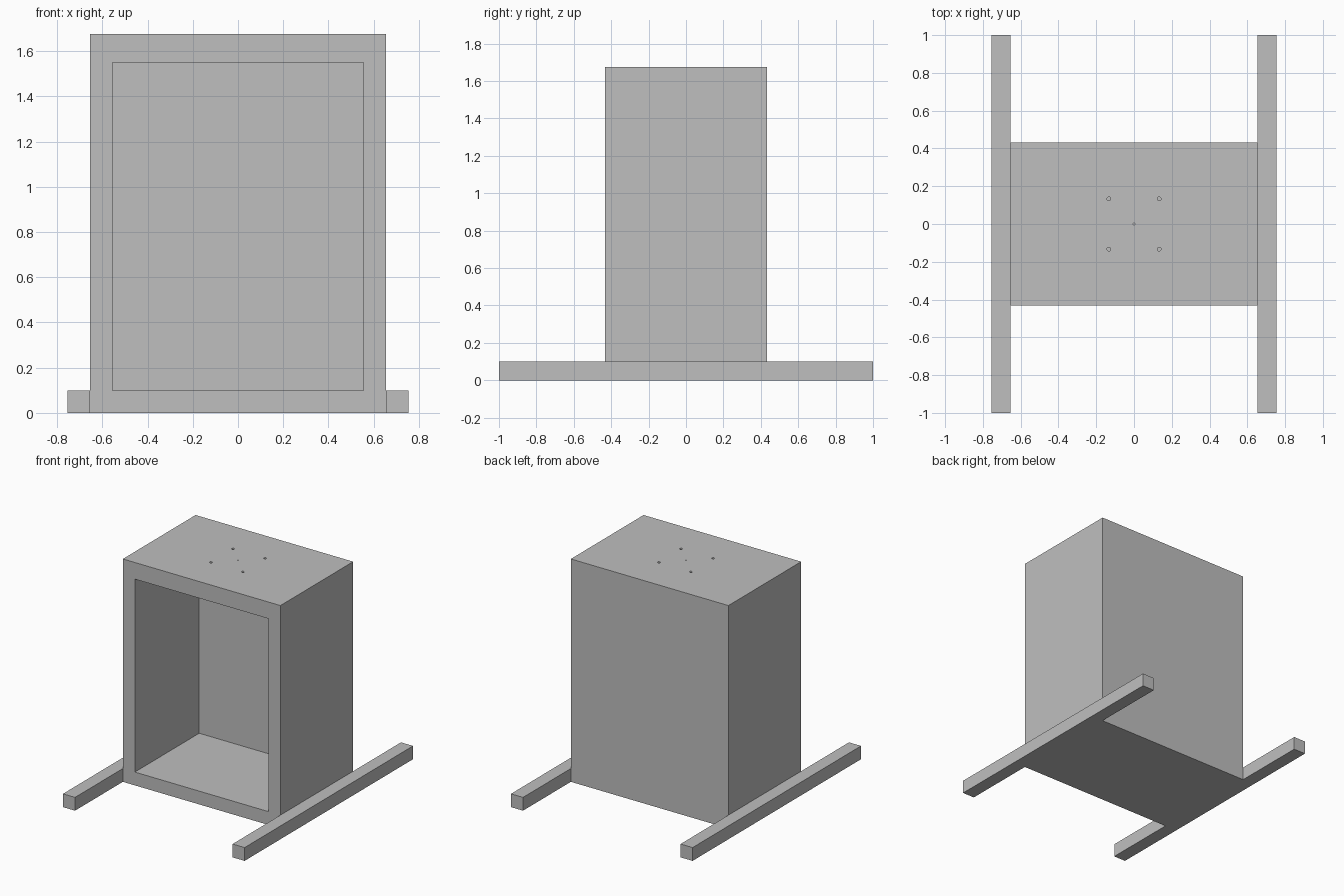
import bpy
import bmesh
from mathutils import Matrix, Vector

default = bpy.data.objects.get("Cube")
if default:
    bpy.data.objects.remove(default, do_unlink=True)

# One plain grey for the whole model
grey = bpy.data.materials.new("plain grey")
grey.use_nodes = True
colour = (0.52, 0.52, 0.52, 1)
grey.diffuse_color = colour
grey.node_tree.nodes["Principled BSDF"].inputs["Base Color"].default_value = colour

HALF_W, HALF_D, HEIGHT = 0.655, 0.432, 1.675
WALL, TOP_WALL, RAIL = 0.1, 0.125, 0.1


def add_box(bm, low, high):
    low, high = Vector(low), Vector(high)
    size = Matrix.Diagonal(high - low).to_4x4()
    bmesh.ops.create_cube(bm, size=1, matrix=Matrix.Translation((low + high) / 2) @ size)


def add_drill(bm, x, y, radius):
    bmesh.ops.create_cone(bm, cap_ends=True, segments=24, radius1=radius, radius2=radius,
                          depth=TOP_WALL * 2, matrix=Matrix.Translation((x, y, HEIGHT - TOP_WALL / 2)))


def make_object(name, bm):
    mesh = bpy.data.meshes.new(name)
    bm.to_mesh(mesh)
    bm.free()
    mesh.materials.append(grey)
    obj = bpy.data.objects.new(name, mesh)
    bpy.context.collection.objects.link(obj)
    return obj


def cut(obj, cutter):
    cutter.hide_render = True
    mod = obj.modifiers.new("cut", 'BOOLEAN')
    mod.operation, mod.solver, mod.object = 'DIFFERENCE', 'EXACT', cutter
    bpy.context.view_layer.objects.active = obj
    bpy.ops.object.modifier_apply(modifier=mod.name)
    bpy.data.objects.remove(cutter, do_unlink=True)


# Cabinet body
bm = bmesh.new()
add_box(bm, (-HALF_W, -HALF_D, 0), (HALF_W, HALF_D, HEIGHT))
cabinet = make_object("cabinet", bm)

# Open front cavity
bm = bmesh.new()
add_box(bm, (WALL - HALF_W, -HALF_D - 0.1, WALL),
        (HALF_W - WALL, HALF_D - WALL, HEIGHT - TOP_WALL))
cut(cabinet, make_object("cavity_cutter", bm))

# Four mounting holes and a small centre hole through the top
bm = bmesh.new()
for sx in (-1, 1):
    for sy in (-1, 1):
        add_drill(bm, sx * 0.133, sy * 0.133, 0.01)
add_drill(bm, 0, 0, 0.005)
cut(cabinet, make_object("hole_cutter", bm))

# Long floor rails on both sides
for name, x in (("left_rail", HALF_W), ("right_rail", -HALF_W - RAIL)):
    bm = bmesh.new()
    add_box(bm, (x, -1, 0), (x + RAIL, 1, RAIL))
    make_object(name, bm)
